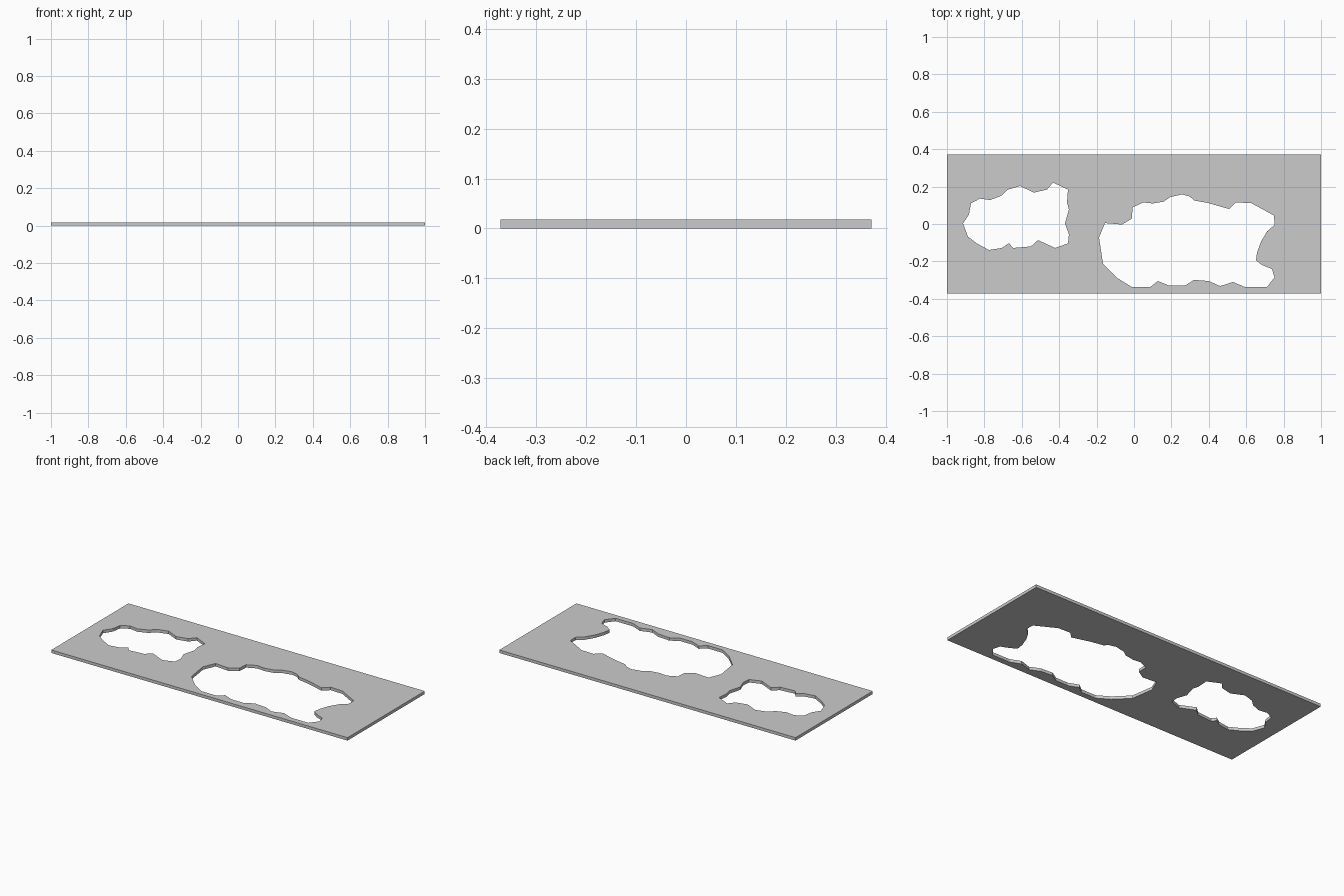
import bpy, bmesh

LENGTH, WIDTH, THICK = 2.0, 0.744, 0.018

# Outlines of the two irregular cut-outs (x, y)
small_opening = [
    (-.914, .003), (-.882, .051), (-.872, .11), (-.824, .136), (-.77, .128),
    (-.711, .15), (-.674, .184), (-.61, .203), (-.535, .168), (-.465, .184),
    (-.433, .222), (-.353, .184), (-.358, .115), (-.348, .078), (-.369, .003),
    (-.348, -.056), (-.353, -.104), (-.422, -.128), (-.513, -.086),
    (-.551, -.12), (-.647, -.128), (-.668, -.102), (-.706, -.128),
    (-.775, -.139), (-.84, -.104), (-.888, -.067)]
large_opening = [
    (-.155, .005), (-.064, -.003), (-.011, .029), (-.008, .088), (.048, .115),
    (.102, .11), (.16, .12), (.193, .144), (.257, .158), (.299, .147),
    (.321, .126), (.396, .112), (.508, .08), (.545, .115), (.626, .112),
    (.749, .045), (.751, -.005), (.711, -.04), (.679, -.094), (.658, -.152),
    (.652, -.195), (.684, -.219), (.738, -.241), (.751, -.286), (.711, -.337),
    (.594, -.337), (.529, -.31), (.46, -.332), (.401, -.305), (.321, -.299),
    (.273, -.329), (.187, -.329), (.128, -.305), (.086, -.337), (-.011, -.337),
    (-.086, -.291), (-.166, -.211), (-.187, -.072)]
hx, hy = LENGTH / 2, WIDTH / 2
border = [(-hx, -hy), (hx, -hy), (hx, hy), (-hx, hy)]


def add_loop(bm, points):
    verts = [bm.verts.new((x, y, 0)) for x, y in points]
    return [bm.edges.new((v, verts[i - 1])) for i, v in enumerate(verts)]


# Flat sheet with both openings, then extruded to a slab
bm = bmesh.new()
edges = [e for pts in (border, small_opening, large_opening) for e in add_loop(bm, pts)]
bmesh.ops.triangle_fill(bm, edges=edges, use_beauty=True, use_dissolve=False, normal=(0, 0, 1))
result = bmesh.ops.extrude_face_region(bm, geom=bm.faces[:], use_keep_orig=True)
top = [g for g in result["geom"] if isinstance(g, bmesh.types.BMVert)]
bmesh.ops.translate(bm, verts=top, vec=(0, 0, THICK))
bmesh.ops.recalc_face_normals(bm, faces=bm.faces[:])

mesh = bpy.data.meshes.new("cutout_plate")
bm.to_mesh(mesh)
bm.free()
plate = bpy.data.objects.new("cutout_plate", mesh)
bpy.context.collection.objects.link(plate)
